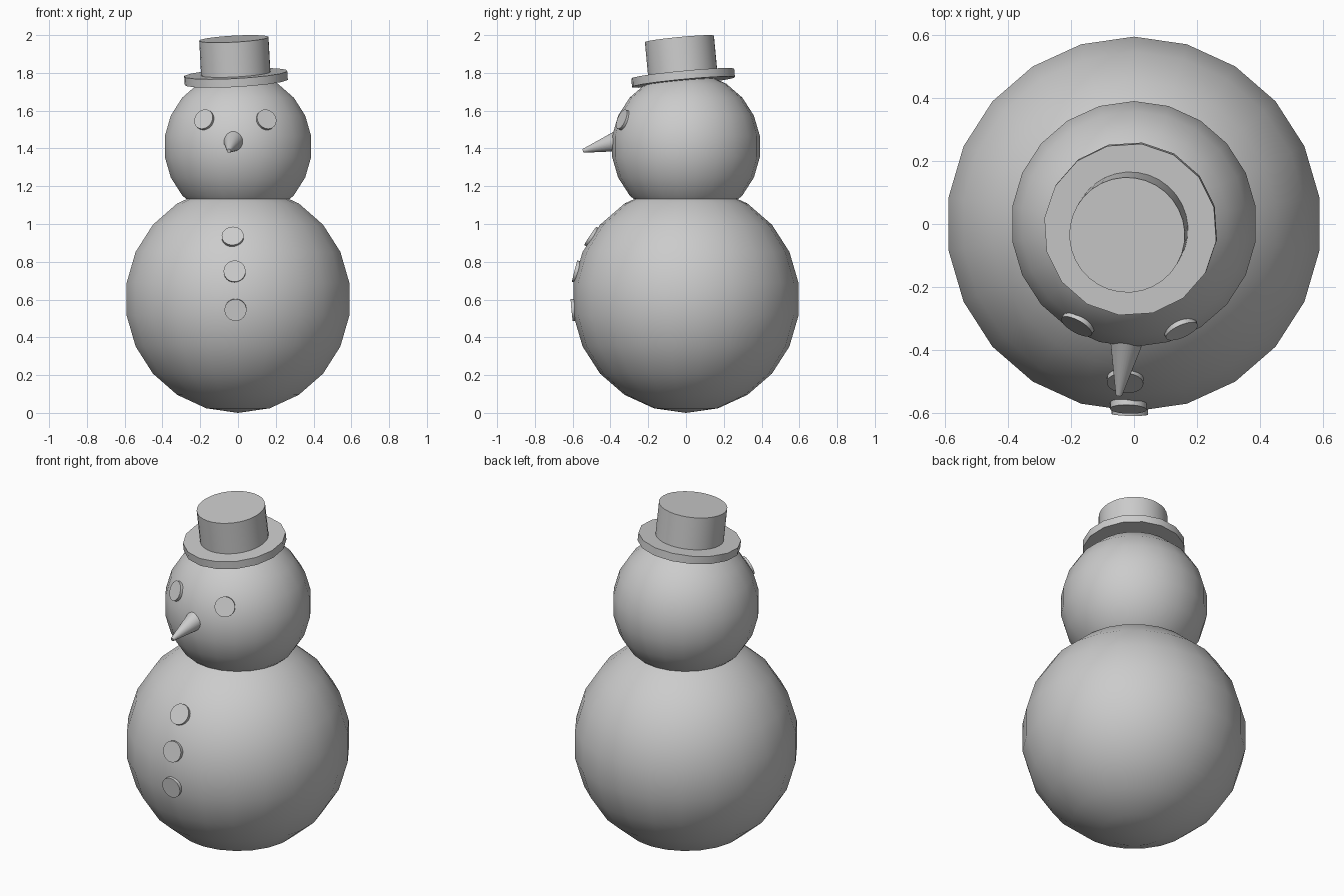
import bpy
import math
from mathutils import Vector

cube = bpy.data.objects.get("Cube")
if cube:
    bpy.data.objects.remove(cube, do_unlink=True)

grey = bpy.data.materials.new("plain_grey")
grey.use_nodes = True
colour = (0.6, 0.6, 0.6, 1)
grey.diffuse_color = colour
grey.node_tree.nodes["Principled BSDF"].inputs["Base Color"].default_value = colour


def finish(name):
    obj = bpy.context.object
    obj.name = name
    obj.data.materials.append(grey)
    bpy.ops.object.shade_smooth_by_angle(angle=math.radians(35))
    return obj


def ball(name, radius, z):
    bpy.ops.mesh.primitive_uv_sphere_add(
        segments=22, ring_count=11, radius=radius, location=(0, 0, z))
    return finish(name)


def tapered(name, start, end, r_start, r_end, sides=32):
    """Round solid running from start to end."""
    start, end = Vector(start), Vector(end)
    axis = end - start
    bpy.ops.mesh.primitive_cone_add(
        vertices=sides, radius1=r_start, radius2=r_end, depth=axis.length,
        location=(start + end) / 2,
        rotation=axis.to_track_quat("Z", "Y").to_euler())
    return finish(name)


def stud(name, x, z, centre_z, ball_radius, radius):
    """Disc lying on a ball, facing straight out from its centre."""
    centre = Vector((0, 0, centre_z))
    y = -math.sqrt(ball_radius ** 2 - x ** 2 - (z - centre_z) ** 2)
    out = Vector((x, y, z - centre_z)).normalized()
    tapered(name, centre + out * (ball_radius - 0.02),
            centre + out * (ball_radius + 0.006), radius, radius)


# Snow balls
BODY_R, HEAD_R, HEAD_Z = 0.602, 0.395, 1.41
ball("body", BODY_R, BODY_R)
ball("head", HEAD_R, HEAD_Z)

# Eyes and buttons
stud("right_eye", -0.18, 1.553, HEAD_Z, HEAD_R, 0.055)
stud("left_eye", 0.15, 1.553, HEAD_Z, HEAD_R, 0.055)
for label, x, z in (("top", -0.028, 0.934), ("middle", -0.018, 0.749),
                    ("bottom", -0.013, 0.545)):
    stud(label + "_button", x, z, BODY_R, BODY_R, 0.058)

# Nose, sunk into the head
tapered("nose", (-0.018, -0.33, 1.448), (-0.048, -0.545, 1.387), 0.063, 0.01)

# Tilted hat: brim and crown share one axis
hat_top = Vector((-0.022, -0.035, 1.98))
up = Vector((-0.055, -0.095, 1)).normalized()
tapered("hat_brim", hat_top - up * 0.23, hat_top - up * 0.185, 0.276, 0.276, 16)
tapered("hat_crown", hat_top - up * 0.2, hat_top, 0.184, 0.184)
